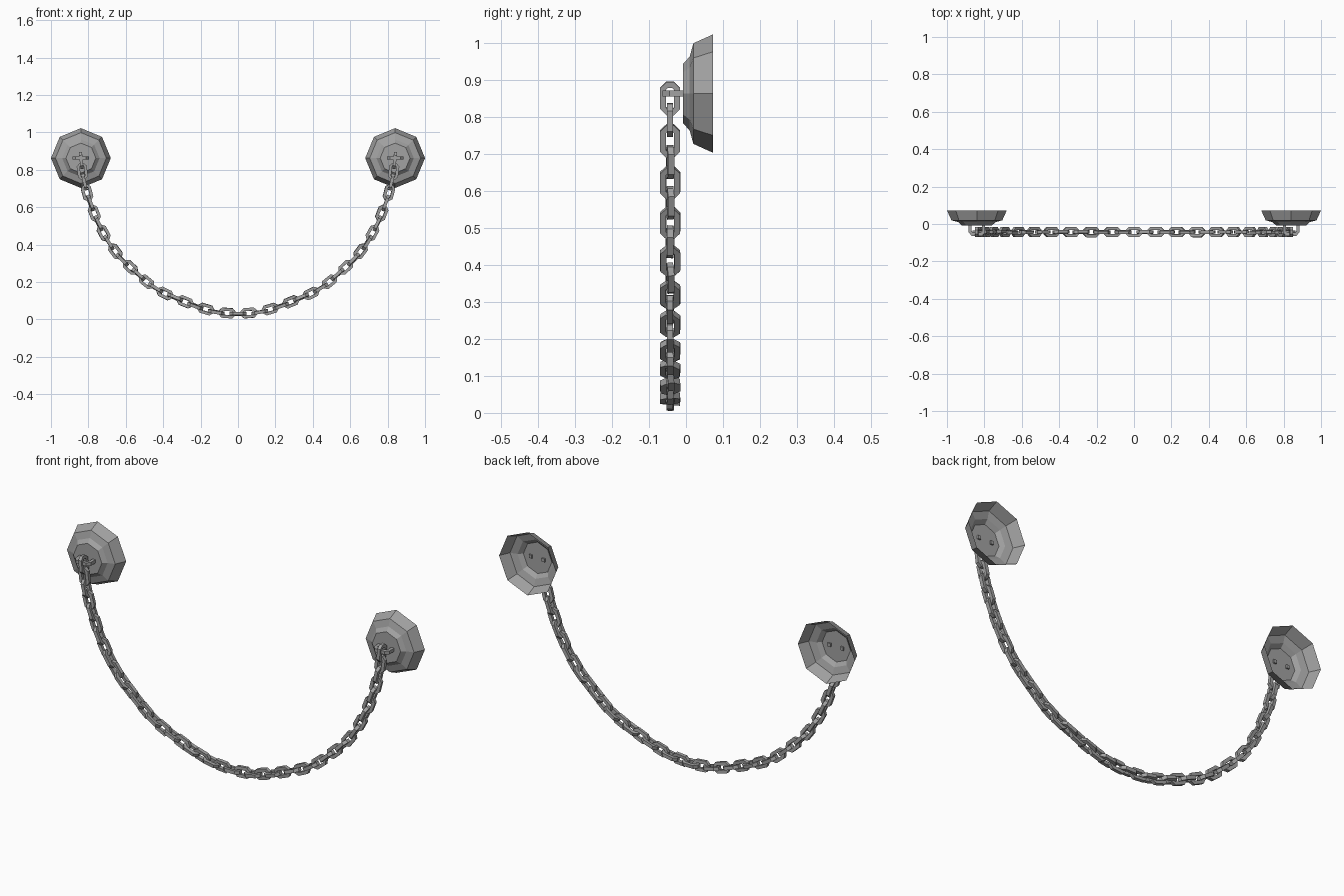
import bpy, bmesh, math, random
from mathutils import Vector, Matrix

random.seed(4)
if "Cube" in bpy.data.objects:
    bpy.data.objects.remove(bpy.data.objects["Cube"], do_unlink=True)

iron = bpy.data.materials.new("grey iron")
iron.use_nodes = True
COLOUR = (0.36, 0.36, 0.36, 1)
iron.diffuse_color = COLOUR
iron.node_tree.nodes["Principled BSDF"].inputs["Base Color"].default_value = COLOUR

PLATE_X, PLATE_Z, CHAIN_Y = 0.84, 0.863, -0.043


def add_object(name, bm):
    mesh = bpy.data.meshes.new(name)
    bm.to_mesh(mesh)
    bm.free()
    mesh.materials.append(iron)
    obj = bpy.data.objects.new(name, mesh)
    bpy.context.collection.objects.link(obj)
    return obj


def bridge(bm, a, b):
    for i in range(len(a)):
        j = (i + 1) % len(a)
        bm.faces.new((a[i], a[j], b[j], b[i]))


# Octagonal wall plate: an open-backed stepped shell, as (radius, y) rings
def wall_plate(name, x):
    bm = bmesh.new()
    rings = []
    for r, y in ((0.08, -0.008), (0.1, 0.01), (0.136, 0.02), (0.16, 0.073)):
        rings.append([bm.verts.new((x + r * math.sin(k * math.pi / 4), y,
                                    PLATE_Z + r * math.cos(k * math.pi / 4)))
                      for k in range(8)])
    bm.faces.new(rings[0])
    for a, b in zip(rings, rings[1:]):
        bridge(bm, a, b)
    bmesh.ops.recalc_face_normals(bm, faces=bm.faces)
    if bm.faces[:][0].normal.y > 0:
        bmesh.ops.reverse_faces(bm, faces=bm.faces)
    add_object(name, bm)


# Square-wire staple that holds the end link
def staple(name, x):
    bm = bmesh.new()
    h = 0.0085
    outer = [(-0.044, 0.0), (-0.044, -0.045), (-0.028, -0.063)]
    inner = [(-0.028, 0.0), (-0.028, -0.038), (-0.021, -0.046)]
    outer += [(-u, v) for u, v in reversed(outer)]
    inner += [(-u, v) for u, v in reversed(inner)]
    sections = []
    for (ou, ov), (iu, iv) in zip(outer, inner):
        sections.append([bm.verts.new((x + u, v, PLATE_Z + z)) for u, v, z in
                         ((ou, ov, -h), (ou, ov, h), (iu, iv, h), (iu, iv, -h))])
    for a, b in zip(sections, sections[1:]):
        bridge(bm, a, b)
    bm.faces.new(sections[0])
    bm.faces.new(sections[-1])
    bmesh.ops.recalc_face_normals(bm, faces=bm.faces)
    add_object(name, bm)


# Chamfered rectangular outline in the link's own plane
def outline(length, width, cut):
    a, b = length / 2, width / 2
    return [(a, b - cut), (a - cut, b), (cut - a, b), (-a, b - cut),
            (-a, cut - b), (cut - a, -b), (a - cut, -b), (a, cut - b)]


def link_mesh():
    bm = bmesh.new()
    h = 0.0085
    loops = []
    for shape, z in ((outline(0.09, 0.054, 0.017), -h), (outline(0.09, 0.054, 0.017), h),
                     (outline(0.058, 0.022, 0.005), h), (outline(0.058, 0.022, 0.005), -h)):
        loops.append([bm.verts.new((u, v, z)) for u, v in shape])
    for i in range(4):
        bridge(bm, loops[i], loops[(i + 1) % 4])
    bmesh.ops.recalc_face_normals(bm, faces=bm.faces)
    mesh = bpy.data.meshes.new("chain_link")
    bm.to_mesh(mesh)
    bm.free()
    mesh.materials.append(iron)
    return mesh


for side, sign in (("right", -1), ("left", 1)):
    wall_plate(side + "_wall_plate", sign * PLATE_X)
    staple(side + "_staple", sign * PLATE_X)

# Hanging path of the chain, mirrored about the middle
half = [(0, 0.03), (0.12, 0.04), (0.23, 0.073), (0.4, 0.143), (0.47, 0.185), (0.56, 0.265),
        (0.63, 0.33), (0.69, 0.41), (0.75, 0.52), (0.8, 0.65), (0.83, 0.77), (0.838, 0.85)]
path = [Vector((-x, CHAIN_Y, z)) for x, z in reversed(half[1:])]
path += [Vector((x, CHAIN_Y, z)) for x, z in half]
lengths = [(b - a).length for a, b in zip(path, path[1:])]


def point_at(d):
    for a, b, n in zip(path, path[1:], lengths):
        if d <= n:
            return a.lerp(b, d / n)
        d -= n
    return path[-1].copy()


# Links alternate by a quarter turn with a little random twist
total = sum(lengths)
count = 2 * round(total / 0.0575 / 2) + 1
link = link_mesh()
for i in range(count):
    d = total * i / (count - 1)
    along = (point_at(min(d + 0.04, total)) - point_at(max(d - 0.04, 0))).normalized()
    across = Vector((0, 1, 0))
    up = along.cross(across)
    frame = Matrix((along, across, up)).transposed().to_4x4()
    turn = (i % 2) * math.pi / 2
    if 2 < i < count - 3:
        turn += random.uniform(-0.15, 0.15)
    obj = bpy.data.objects.new("chain_link_%02d" % (i + 1), link)
    obj.matrix_world = (Matrix.Translation(point_at(d)) @ frame
                        @ Matrix.Rotation(turn, 4, "X"))
    bpy.context.collection.objects.link(obj)
